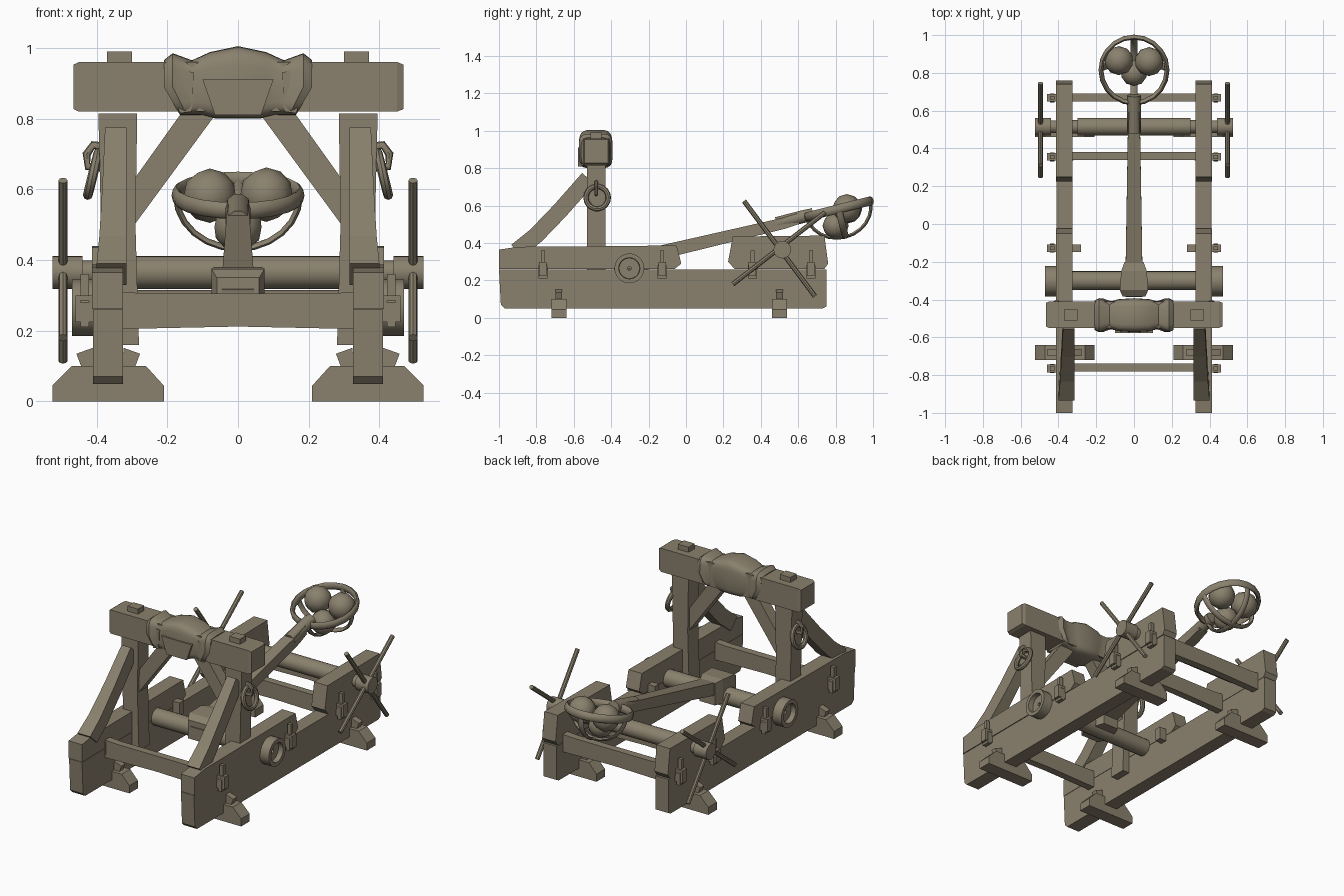
import bpy, bmesh, math
from mathutils import Vector, Matrix

if "Cube" in bpy.data.objects:
    bpy.data.objects.remove(bpy.data.objects["Cube"])

wood = bpy.data.materials.new("weathered_wood")
wood.diffuse_color = (0.255, 0.22, 0.155, 1)
wood.use_nodes = True
wood.node_tree.nodes["Principled BSDF"].inputs["Base Color"].default_value = wood.diffuse_color


def finish(name, bm, mirror=False, smooth=False):
    bmesh.ops.recalc_face_normals(bm, faces=bm.faces)
    me = bpy.data.meshes.new(name)
    bm.to_mesh(me)
    bm.free()
    me.materials.append(wood)
    ob = bpy.data.objects.new(name, me)
    bpy.context.collection.objects.link(ob)
    if mirror:
        ob.modifiers.new("mirror", 'MIRROR').use_mirror_merge = False
    if smooth:
        bpy.ops.object.select_all(action='DESELECT')
        ob.select_set(True)
        bpy.context.view_layer.objects.active = ob
        bpy.ops.object.shade_smooth_by_angle(angle=math.radians(40))
    return ob


def loft(name, rings, mirror=False, smooth=False, closed=False):
    """Skin a list of equal-length point rings."""
    bm = bmesh.new()
    vs = [[bm.verts.new(p) for p in r] for r in rings]
    n, m = len(vs[0]), len(vs)
    for i in range(m if closed else m - 1):
        a, b = vs[i], vs[(i + 1) % m]
        for j in range(n):
            bm.faces.new((a[j], a[(j + 1) % n], b[(j + 1) % n], b[j]))
    if not closed:
        bm.faces.new(vs[0])
        bm.faces.new(vs[-1])
    return finish(name, bm, mirror, smooth)


def prism_x(name, yz, x0, x1, mirror=True):
    return loft(name, [[(x, y, z) for y, z in yz] for x in (x0, x1)], mirror)


def prism_y(name, xz, y0, y1, mirror=True):
    return loft(name, [[(x, y, z) for x, z in xz] for y in (y0, y1)], mirror)


def box(name, x, y, z, mirror=True):
    return prism_x(name, [(y[0], z[0]), (y[1], z[0]), (y[1], z[1]), (y[0], z[1])],
                   x[0], x[1], mirror)


def lathe_x(name, profile, y, z, mirror=True, closed=False, n=20):
    """Turn (x, radius) pairs about an axis along x."""
    rings = [[(x, y + r * math.cos(k * math.tau / n), z + r * math.sin(k * math.tau / n))
              for k in range(n)] for x, r in profile]
    return loft(name, rings, mirror, True, closed)


def tube(name, path, ra, rb, up, mirror=False, closed=False, n=8, smooth=True):
    """Sweep an ellipse (ra across, rb along 'up') along a path."""
    pts = [Vector(p) for p in path]
    m, rings = len(pts), []
    for i, p in enumerate(pts):
        q0 = pts[(i - 1) % m] if closed or i else p
        q1 = pts[(i + 1) % m] if closed or i < m - 1 else p
        t = (q1 - q0).normalized()
        s = t.cross(Vector(up)).normalized()
        u = s.cross(t)
        rings.append([p + s * ra * math.cos(k * math.tau / n) + u * rb * math.sin(k * math.tau / n)
                      for k in range(n)])
    return loft(name, rings, mirror, smooth, closed)


# Side rails: long lower beam with two upper blocks
prism_x("lower_rail", [(-.97, .05), (-.99, .07), (-1, .26), (.75, .26), (.75, .06), (.73, .05)], .325, .41)
prism_x("front_upper_rail", [(-1, .262), (-1, .365), (-.9, .38), (-.05, .387), (-.025, .29), (-.06, .262)], .325, .413)
prism_x("rear_upper_rail", [(.26, .262), (.225, .3), (.25, .435), (.74, .44), (.76, .29), (.74, .262)], .325, .413)

# Feet with locking wedges
for y in (-.68, .5):
    prism_y("foot", [(.21, 0), (.21, .045), (.26, .1), (.47, .1), (.525, .045), (.525, 0)], y - .04, y + .04)
    for s in (-1, 1):
        prism_y("foot_wedge", [(.367 + s * d, z) for d, z in
                               ((.04, .09), (.073, .09), (.09, .135), (.043, .152))], y - .018, y + .018)

# Cross beams, their through tenons and locking pegs
for y in (-.76, .36, .67):
    prism_y("cross_beam", [(-.33, .205), (0, .212), (.33, .205), (.33, .31), (.25, .305),
                           (-.25, .305), (-.33, .31)], y - .022, y + .022, False)
for y in (-.765, -.128, .355, .668):
    box("tenon", (.28 if -.2 < y < 0 else .32, .46), (y - .02, y + .02), (.225, .3))
    prism_x("tenon_peg", [(y - .024, .21), (y + .024, .21), (y + .024, .28), (y + .01, .3), (y + .01, .36),
                          (y - .01, .36), (y - .01, .3), (y - .024, .28)], .422, .445)

# Upright posts, head beam and tenons
prism_y("post", [(.28, .16), (.375, .16), (.385, .4), (.395, .815), (.285, .815), (.29, .5)], -.53, -.43)
loft("head_beam", [[(x, -.48 + sy * .07 * k, .89 + sz * .07 * k) for sy, sz in ((-1, -1), (1, -1), (1, 1), (-1, 1))]
                   for x, k in ((-.465, .9), (-.45, 1), (.45, 1), (.468, .9))])
box("post_tenon", (.3, .37), (-.51, -.452), (.94, .99))

# Curved front braces and slanted inner braces
spine = [(-.90, .36), (-.80, .44), (-.67, .575), (-.52, .745)]
brace = []
for i, (y, z) in enumerate(spine):
    x = .358 - .004 * i
    w = .042 - .004 * i
    brace.append([(x - w, y - .035, z + .03), (x + w, y - .035, z + .03),
                  (x + w, y + .03, z - .03), (x - w, y + .03, z - .03)])
loft("front_brace", brace, True)
prism_y("inner_brace", [(.05, .83), (.15, .83), (.30, .62), (.30, .49)], -.515, -.445)

# Padding wrapped round the head beam
stations = [(0, .09, 1.005), (.08, .085, .988), (.13, .072, .965), (.185, .09, .985), (.21, .078, .965)]
rings = []
for x, r, top in [(-a, b, c) for a, b, c in stations[:0:-1]] + stations:
    ring = []
    for k in range(24):
        a = k * math.tau / 24
        c, s = math.cos(a), math.sin(a)
        c, s = math.copysign(abs(c) ** .45, c), math.copysign(abs(s) ** .45, s)
        z = .89 + (s * (top - .89) if s > 0 else s * (.09 if abs(x) < .1 else .08))
        low = max(0, -s)
        ring.append((x * (1 - .22 * low), -.483 + c * r, z))
    rings.append(ring)
pad = loft("padding", rings, False, True)
# Hanging flaps on the padding front
prism_y("padding_flap", [(-.10, .91), (.10, .91), (.065, .81), (-.065, .81)], -.577, -.55, False)
prism_y("padding_side_flap", [(.125, .93), (.2, .95), (.165, .815), (.13, .82)], -.56, -.54)

# Torsion roller with hollow end flanges
lathe_x("torsion_roller", [(-.33, .05), (.33, .05)], -.3, .265, False)
lathe_x("roller_flange", [(.40, .08), (.47, .08), (.47, .057), (.44, .055), (.44, .01), (.40, .01)],
        -.303, .265, True, True)

# Winch drum with hubs and crossed handles
lathe_x("winch_drum", [(-.33, .035), (-.30, .035), (-.30, .047), (.30, .047), (.30, .035), (.33, .035)],
        .515, .365, False)
lathe_x("winch_hub", [(.40, .034), (.44, .034), (.44, .047), (.525, .047)], .515, .365)
for (y0, z0), (y1, z1) in (((.31, .625), (.69, .115)), ((.25, .18), (.745, .565))):
    tube("winch_handle", [(.495, y0, z0), (.495, y1, z1)], .013, .013, (1, 0, 0), True)

# Throwing arm with root block and socket
def arm_ring(y, z, w, h):
    n = Vector((0, -.24, 1)).normalized() * h
    return [Vector((sx * w, y, z)) + n * sz for sx, sz in ((-1, -1), (1, -1), (1, 1), (-1, 1))]

loft("throwing_arm", [arm_ring(y, z, w, h) for y, z, w, h in
                      ((-.38, .288, .045, .03), (-.2, .335, .044, .037), (.52, .505, .032, .03), (.6, .53, .028, .028))])
loft("arm_root", [[(sx * w, y, z) for sx, z in ((-1, .24), (1, .24), (1, t), (-1, t))] for y, w, t in
                  ((-.385, .06, .35), (-.35, .075, .375), (-.25, .068, .38), (-.2, .05, .37))])
tube("arm_socket", [(0, .485, .505), (0, .62, .54), (0, .68, .553)], .036, .036, (0, 0, 1), n=10)

# Tilted basket: hoop and hanging ribs
tilt = Matrix.Translation((0, .815, .583)) @ Matrix.Rotation(math.atan(.25), 4, 'X')
hoop = [tilt @ Vector((.175 * math.cos(a), .18 * math.sin(a), 0))
        for a in (k * math.tau / 20 for k in range(20))]
tube("basket_hoop", hoop, .013, .024, tilt.to_3x3() @ Vector((0, 0, 1)), closed=True)
for ang in (0, math.pi / 2):
    d = Vector((math.cos(ang), math.sin(ang), 0))
    side = Vector((-d.y, d.x, 0))
    rib = [tilt @ (d * .175 * math.cos(a) + Vector((0, 0, -.155 * math.sin(a))))
           for a in (k * math.pi / 12 for k in range(13))]
    tube("basket_rib", rib, .009, .018, tilt.to_3x3() @ side)

# Stone shot
for i, (x, y, z, r) in enumerate(((-.08, .865, .582, .077), (.08, .86, .585, .077), (0, .80, .493, .07))):
    bm = bmesh.new()
    bmesh.ops.create_icosphere(bm, subdivisions=2, radius=r, matrix=Matrix.Translation((x, y, z)))
    finish("stone", bm, False, True)

# Iron rings hung on the posts from small brackets
ring = [(.41 + .015 * math.sin(a), -.475 + .06 * math.cos(a), .643 + .06 * math.sin(a) * -1)
        for a in (k * math.tau / 18 for k in range(18))]
tube("hanging_ring", ring, .014, .014, (1, 0, 0), True, True)
tube("ring_bracket", [(.37, -.48, .72), (.41, -.48, .725), (.428, -.48, .70), (.425, -.48, .665), (.37, -.48, .66)],
     .012, .01, (0, 1, 0), True)
